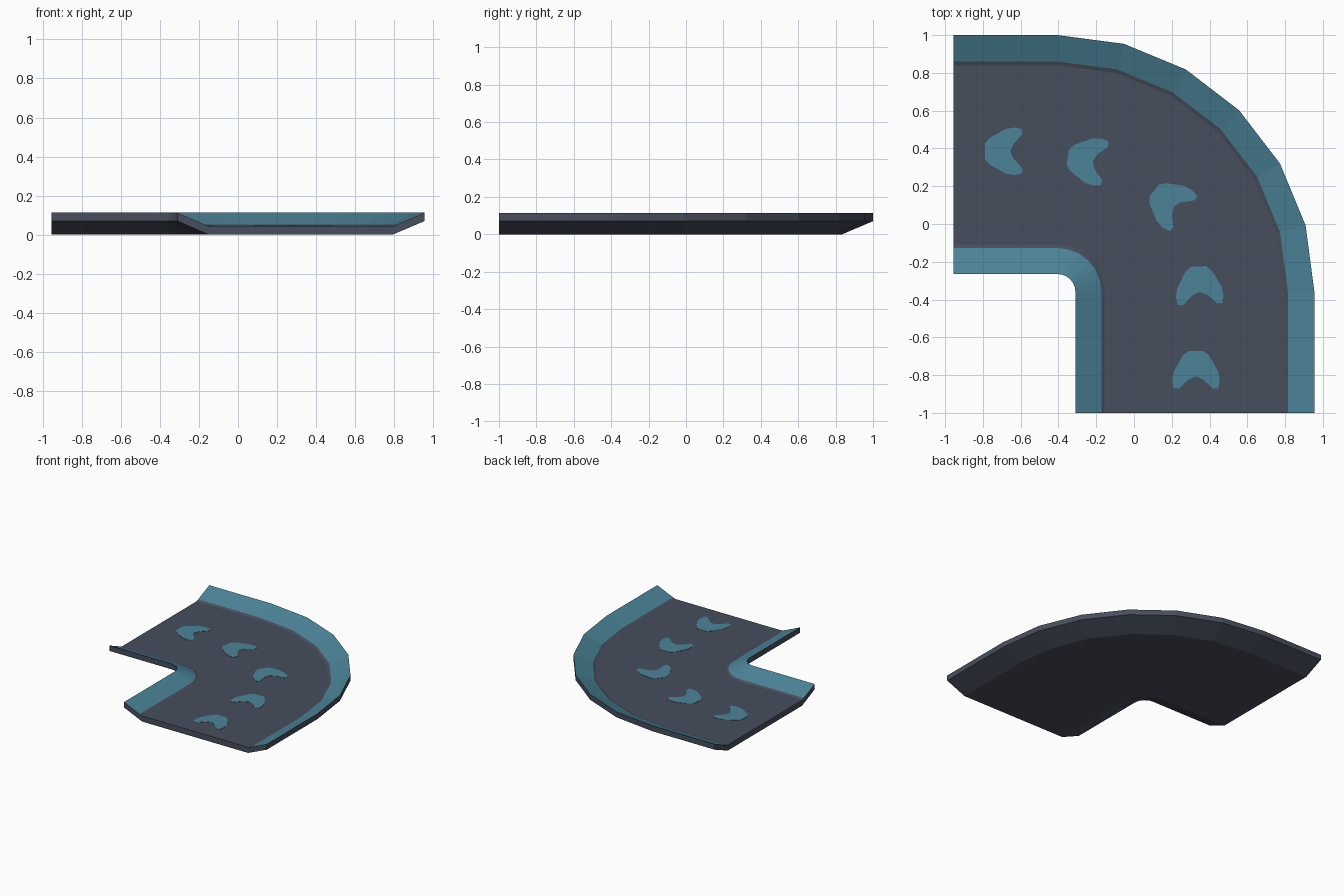
import bpy, bmesh, math
from mathutils import Matrix, Vector

if "Cube" in bpy.data.objects:
    bpy.data.objects.remove(bpy.data.objects["Cube"])


def material(name, srgb):
    m = bpy.data.materials.new(name)
    lin = [((c / 255 + 0.055) / 1.055) ** 2.4 for c in srgb]
    m.diffuse_color = (*lin, 1)
    m.use_nodes = True
    m.node_tree.nodes["Principled BSDF"].inputs["Base Color"].default_value = m.diffuse_color
    return m


GREY = material("slate grey", (71, 78, 92))
TEAL = material("teal", (75, 132, 152))

CX, CY = -0.405, -0.36      # centre of the bend
FLOOR, RIM = 0.045, 0.113   # floor and kerb heights


def add_object(name, bm, mats):
    bmesh.ops.recalc_face_normals(bm, faces=bm.faces)
    me = bpy.data.meshes.new(name)
    bm.to_mesh(me)
    bm.free()
    for m in mats:
        me.materials.append(m)
    ob = bpy.data.objects.new(name, me)
    bpy.context.collection.objects.link(ob)
    return ob


# Track: cross-section (radius, height) swept along straight, bend, straight
profile = [(0.095, 0.07), (0.095, RIM), (0.233, 0.053), (0.25, FLOOR),
           (1.20, FLOOR), (1.22, 0.053), (1.36, RIM), (1.36, 0.07),
           (1.195, 0), (0.255, 0)]
TEAL_EDGES = (1, 5)         # sloping kerb faces

stations = [(-0.955, CY, 0)]
stations += [(CX, CY, math.radians(15 * i)) for i in range(7)]
stations += [(CX, -1.0, math.pi / 2)]

bm = bmesh.new()
rings = [[bm.verts.new((ox + r * math.sin(a), oy + r * math.cos(a), z))
          for r, z in profile] for ox, oy, a in stations]
n = len(profile)
for r0, r1 in zip(rings, rings[1:]):
    for i in range(n):
        j = (i + 1) % n
        f = bm.faces.new((r0[i], r0[j], r1[j], r1[i]))
        f.material_index = int(i in TEAL_EDGES)
bm.faces.new(rings[0])
bm.faces.new(rings[-1])
add_object("curved_track", bm, [GREY, TEAL])

# Direction markers: thin rounded chevrons pointing along the track
half = [(0.04, 0.1), (0.07, 0.075), (0.118, -0.01), (0.126, -0.06),
        (0.118, -0.098), (0.09, -0.1), (0.04, -0.052), (0, -0.034)]
outline = half + [(-x, y) for x, y in reversed(half[:-1])]
markers = [(0.328, -0.772, 0), (0.345, -0.325, 3), (0.185, 0.115, 52),
           (-0.252, 0.338, 80), (-0.69, 0.385, 90)]

for k, (x, y, deg) in enumerate(markers):
    bm = bmesh.new()
    base = bm.faces.new([bm.verts.new((px, py, 0)) for px, py in outline])
    top = bmesh.ops.extrude_face_region(bm, geom=[base])["geom"]
    bmesh.ops.translate(bm, vec=(0, 0, 0.003),
                        verts=[v for v in top if isinstance(v, bmesh.types.BMVert)])
    ob = add_object(f"chevron_marker_{k + 1}", bm, [TEAL])
    ob.matrix_world = (Matrix.Translation(Vector((x, y, FLOOR - 0.001)))
                       @ Matrix.Rotation(math.radians(deg), 4, 'Z'))
